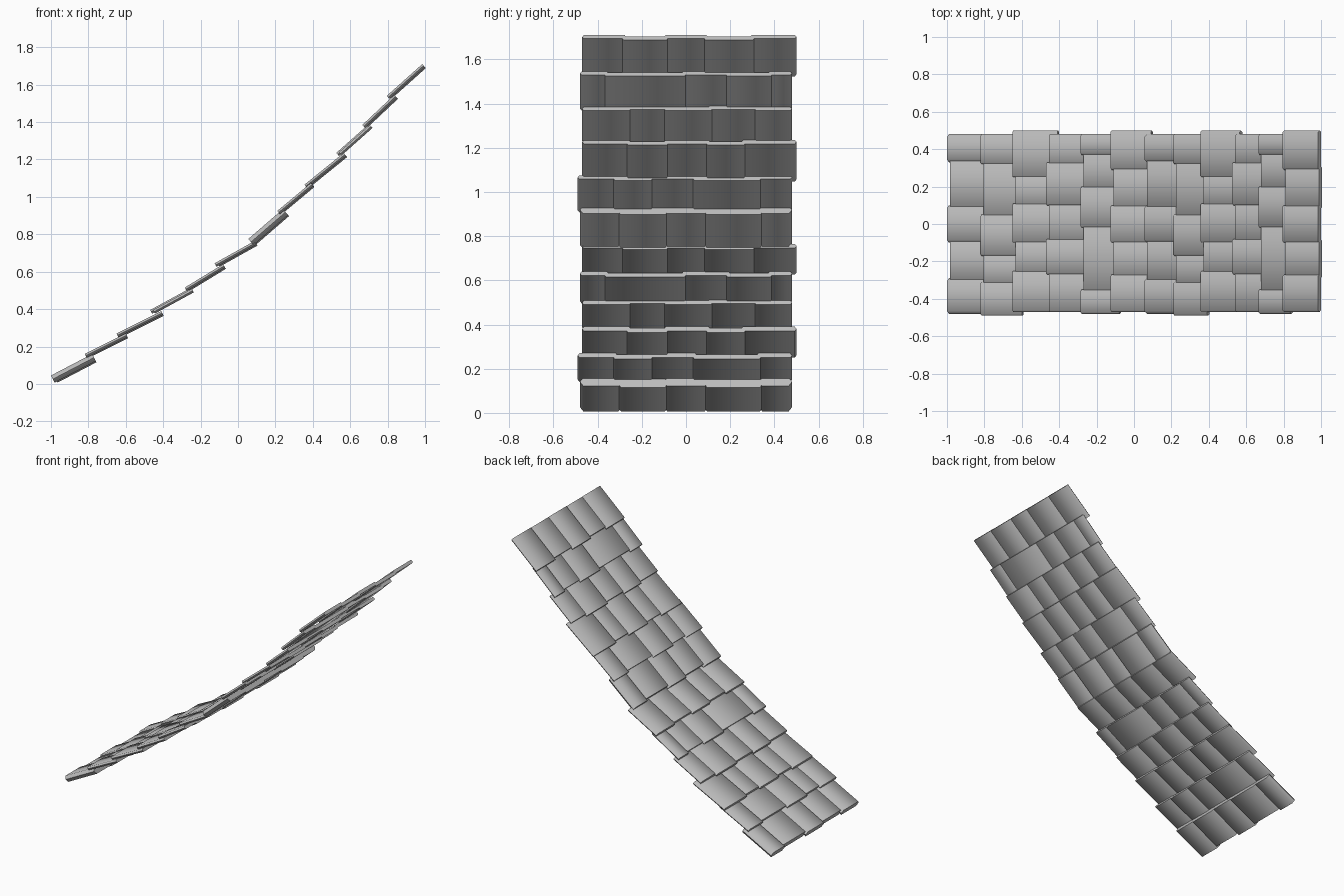
import bpy
import bmesh
import math
from mathutils import Vector

cube = bpy.data.objects.get("Cube")
if cube:
    bpy.data.objects.remove(cube, do_unlink=True)

# Single slate grey material
slate = bpy.data.materials.new("slate_grey")
slate.use_nodes = True
GREY = (0.5, 0.5, 0.5, 1.0)
slate.diffuse_color = GREY
bsdf = slate.node_tree.nodes["Principled BSDF"]
bsdf.inputs["Base Color"].default_value = GREY
bsdf.inputs["Roughness"].default_value = 0.7

# Upper surface of each course: lower end and upper end (x, z) along the sweep
COURSES = [
    ((-1.0, 0.045), (-0.78, 0.16)),
    ((-0.82, 0.16), (-0.60, 0.27)),
    ((-0.65, 0.27), (-0.41, 0.39)),
    ((-0.47, 0.395), (-0.25, 0.515)),
    ((-0.285, 0.515), (-0.08, 0.64)),
    ((-0.125, 0.645), (0.09, 0.765)),
    ((0.055, 0.775), (0.24, 0.935)),
    ((0.21, 0.925), (0.39, 1.075)),
    ((0.355, 1.065), (0.565, 1.235)),
    ((0.525, 1.235), (0.70, 1.39)),
    ((0.665, 1.385), (0.835, 1.545)),
    ((0.795, 1.54), (0.985, 1.71)),
]

# Tile joints across the strip; the pattern repeats after six courses
JOINTS = [
    (-0.48, -0.29, -0.10, 0.10, 0.33, 0.48),
    (-0.49, -0.31, -0.17, 0.05, 0.32, 0.48),
    (-0.47, -0.25, -0.10, 0.11, 0.25, 0.50),
    (-0.47, -0.27, -0.08, 0.10, 0.33, 0.48),
    (-0.48, -0.35, -0.02, 0.20, 0.37, 0.48),
    (-0.47, -0.27, -0.10, 0.10, 0.29, 0.50),
]

THIN, THICK = 0.022, 0.043
LAP = 0.02      # how far lower tiles tuck under their neighbours
DROP = 0.007    # how much lower those tiles sit
SETBACK = 0.014


def add_tile(bm, start, end, y0, y1, thick):
    """Long slab with a chamfered, six-sided cross-section."""
    along = (end - start).normalized()
    up = Vector((-along.z, 0, along.x))
    side = Vector((0, 1, 0))
    c = thick * 0.35
    section = [(y0 + c, 0), (y1 - c, 0), (y1, -thick / 2),
               (y1 - c, -thick), (y0 + c, -thick), (y0, -thick / 2)]
    rings = [[bm.verts.new(p + side * y + up * h) for y, h in section]
             for p in (start, end)]
    count = len(section)
    for i in range(count):
        j = (i + 1) % count
        bm.faces.new((rings[0][i], rings[0][j], rings[1][j], rings[1][i]))
    bm.faces.new(rings[0])
    bm.faces.new(rings[1])


def build_course(number, ends):
    pattern = number % len(JOINTS)
    joints = JOINTS[pattern]
    start, end = (Vector((x, 0, z)) for x, z in ends)
    along = (end - start).normalized()
    up = Vector((-along.z, 0, along.x))
    thick = THICK if pattern == 0 else THIN
    bm = bmesh.new()
    last = len(joints) - 2
    for i, (y0, y1) in enumerate(zip(joints, joints[1:])):
        raised = (i % 2 == 0) != (pattern == 3)
        if raised:
            add_tile(bm, start, end, y0, y1, thick)
        else:
            # Tucked tile, set lower and slightly back from the edge
            add_tile(bm, start + along * SETBACK - up * DROP, end - up * DROP,
                     y0 - (LAP if i > 0 else 0),
                     y1 + (LAP if i < last else 0), thick)
    bmesh.ops.recalc_face_normals(bm, faces=bm.faces)
    mesh = bpy.data.meshes.new(f"shingle_course_{number + 1}")
    bm.to_mesh(mesh)
    bm.free()
    mesh.materials.append(slate)
    obj = bpy.data.objects.new(mesh.name, mesh)
    bpy.context.collection.objects.link(obj)
    return obj


courses = [build_course(n, ends) for n, ends in enumerate(COURSES)]

# Soft shading over the chamfers, crisp tile ends
bpy.ops.object.select_all(action='DESELECT')
for obj in courses:
    obj.select_set(True)
bpy.context.view_layer.objects.active = courses[0]
bpy.ops.object.shade_smooth_by_angle(angle=math.radians(65))
